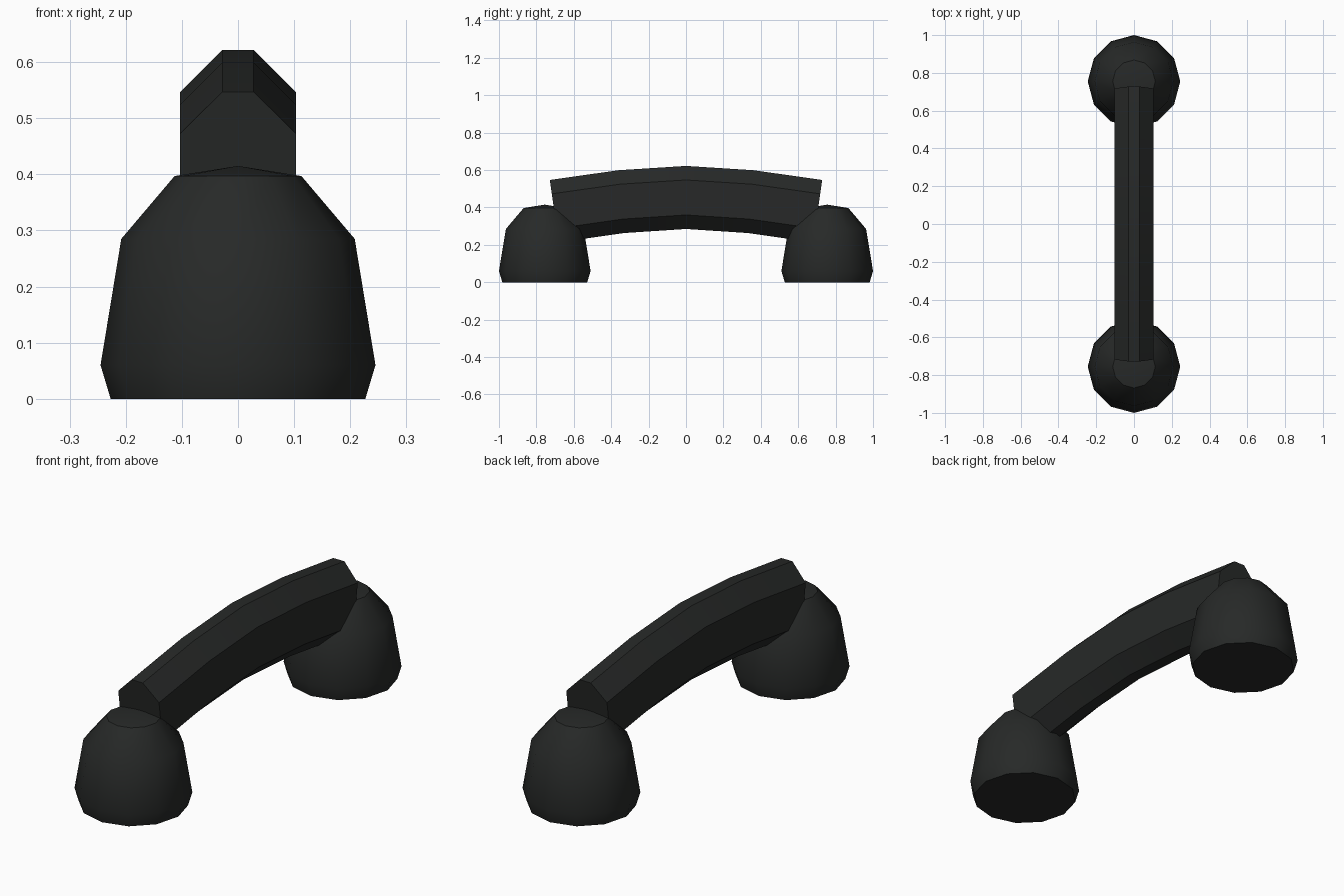
import bpy, bmesh
from math import sin, cos, pi, radians
from mathutils import Vector

if "Cube" in bpy.data.objects:
    bpy.data.objects.remove(bpy.data.objects["Cube"])

black = bpy.data.materials.new("black_plastic")
black.diffuse_color = (0.02, 0.022, 0.021, 1)
black.use_nodes = True
black.node_tree.nodes["Principled BSDF"].inputs["Base Color"].default_value = black.diffuse_color


def finish(bm, name, smooth_angle):
    bmesh.ops.recalc_face_normals(bm, faces=bm.faces)
    mesh = bpy.data.meshes.new(name)
    bm.to_mesh(mesh)
    bm.free()
    mesh.materials.append(black)
    ob = bpy.data.objects.new(name, mesh)
    bpy.context.collection.objects.link(ob)
    bpy.ops.object.select_all(action='DESELECT')
    ob.select_set(True)
    bpy.context.view_layer.objects.active = ob
    bpy.ops.object.shade_smooth_by_angle(angle=radians(smooth_angle))
    return ob


def bridge(bm, a, b):
    for i in range(len(a)):
        j = (i + 1) % len(a)
        bm.faces.new((a[i], a[j], b[j], b[i]))


# Ear and mouth cups: twelve-sided lathe with a shallow pointed cap
def cup(name, y):
    profile = [(0.227, 0), (0.245, 0.06), (0.208, 0.285), (0.113, 0.397)]
    n = 12
    bm = bmesh.new()
    rings = [[bm.verts.new((r * cos(2 * pi * i / n), y + r * sin(2 * pi * i / n), z))
              for i in range(n)] for r, z in profile]
    for a, b in zip(rings, rings[1:]):
        bridge(bm, a, b)
    bm.faces.new(rings[0])
    apex = bm.verts.new((0, y, 0.415))
    for i in range(n):
        bm.faces.new((rings[-1][i], rings[-1][(i + 1) % n], apex))
    return finish(bm, name, 36)


cup("mouthpiece_cup", -0.755)
cup("earpiece_cup", 0.755)

# Arched handle: chamfered bar section swept along five stations
w, t, h, c = 0.103, 0.028, 0.337, 0.075
section = [(-t, 0), (t, 0), (w, -c), (w, -h + c), (t, -h), (-t, -h), (-w, -h + c), (-w, -c)]
half = [(0.36, 0.599, 4.5), (0.728, 0.547, 8)]
stations = [(-y, z, -a) for y, z, a in reversed(half)] + [(0, 0.622, 0)] + half
bm = bmesh.new()
rings = []
for y, z, a in stations:
    up = Vector((0, sin(radians(a)), cos(radians(a))))
    rings.append([bm.verts.new(Vector((x, y, z)) + up * d) for x, d in section])
for a, b in zip(rings, rings[1:]):
    bridge(bm, a, b)
bm.faces.new(rings[0])
bm.faces.new(rings[-1])
finish(bm, "handle", 30)
